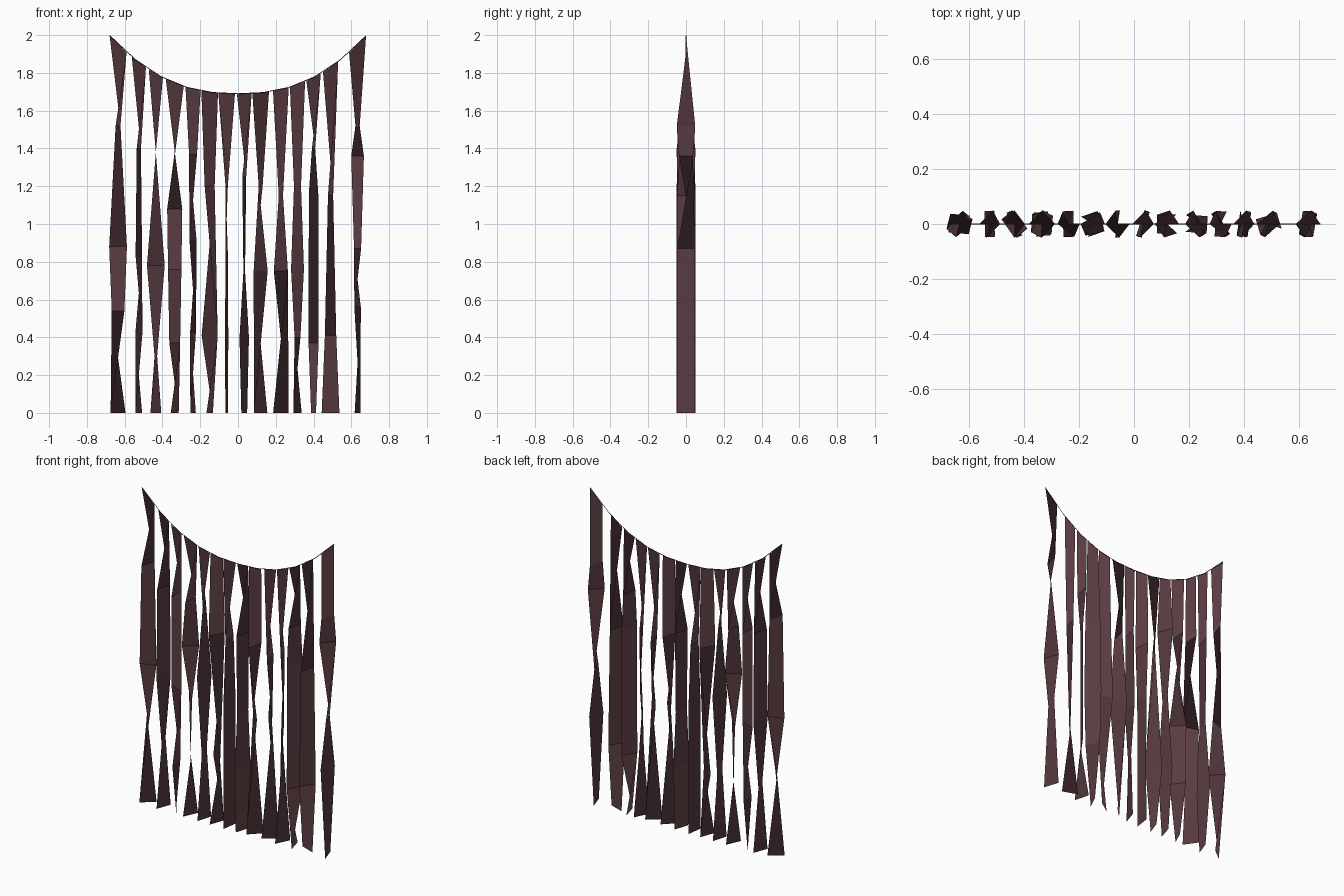
import bpy
from math import cos, sin, radians

default_cube = bpy.data.objects.get("Cube")
if default_cube:
    bpy.data.objects.remove(default_cube, do_unlink=True)


def make_material(name, colour):
    material = bpy.data.materials.new(name)
    material.use_nodes = True
    material.diffuse_color = colour
    material.node_tree.nodes["Principled BSDF"].inputs["Base Color"].default_value = colour
    return material


cloth = make_material("maroon brown cloth", (0.1, 0.045, 0.053, 1))

HALF_SPAN = 0.678
HALF_WIDTH = 0.05


def sag(x):
    """Height of the hanging cord at x."""
    return 1.69 + 0.307 * (abs(x) / HALF_SPAN) ** 2.4


def add_object(name, data):
    obj = bpy.data.objects.new(name, data)
    bpy.context.collection.objects.link(obj)
    data.materials.append(cloth)
    return obj


def cloth_strip(name, centre, top_width, twists, bottom_twist):
    """A flat ribbon hung from the cord, turned about its own axis at each fold."""
    left, right = centre - top_width / 2, centre + top_width / 2
    verts = [(left, 0, sag(left)), (right, 0, sag(right))]
    for height, degrees in twists + [(0, bottom_twist)]:
        dx, dy = HALF_WIDTH * cos(radians(degrees)), HALF_WIDTH * sin(radians(degrees))
        verts += [(centre - dx, -dy, height), (centre + dx, dy, height)]
    faces = [(i, i + 2, i + 3, i + 1) for i in range(0, len(verts) - 2, 2)]
    mesh = bpy.data.meshes.new(name)
    mesh.from_pydata(verts, [], faces)
    add_object(name, mesh)


# Strips: centre, top width, (fold height, twist in degrees), twist at the hem
strips = [
    (-.635, .09, [(1.52, -105), (.88, -160), (.54, -228)], -322),
    (-.525, .075, [(1.4, -103), (.83, -110), (.42, -68)], -110),
    (-.435, .075, [(1.38, -90), (.78, -200), (.3, -262)], -235),
    (-.335, .095, [(1.37, -92), (1.08, -143), (.76, -225), (.37, -235)], -295),
    (-.238, .08, [(1.37, -65), (.91, -112), (.43, -72)], -107),
    (-.15, .088, [(1.2, 58), (.41, 148)], 70),
    (-.06, .088, [(1.2, -83), (.85, -97), (.4, -100)], -98),
    (.033, .078, [(1.25, -102), (.75, -95), (.4, -120)], -108),
    (.12, .088, [(1.2, 78), (.75, 138)], 45),
    (.227, .083, [(1.15, -77), (.75, -42)], -145),
    (.315, .08, [(1.2, -68), (.76, -47), (.4, -72)], -116),
    (.4, .076, [(1.4, -100), (1.16, -120), (.37, -122)], -255),
    (.49, .08, [(1.15, -106), (.41, -127)], -200),
    (.633, .09, [(1.52, 77), (1.36, 48), (.87, -68), (.56, -110)], -72),
]
for number, strip in enumerate(strips, 1):
    cloth_strip(f"cloth_strip_{number}", *strip)

# Sagging cord that carries the strips
curve = bpy.data.curves.new("hanging_cord", "CURVE")
curve.dimensions = "3D"
curve.bevel_depth = 0.002
curve.bevel_resolution = 0
spline = curve.splines.new("POLY")
segments = 10
spline.points.add(segments)
for i, point in enumerate(spline.points):
    x = HALF_SPAN * (2 * i / segments - 1)
    point.co = (x, 0, sag(x), 1)
add_object("hanging_cord", curve)
